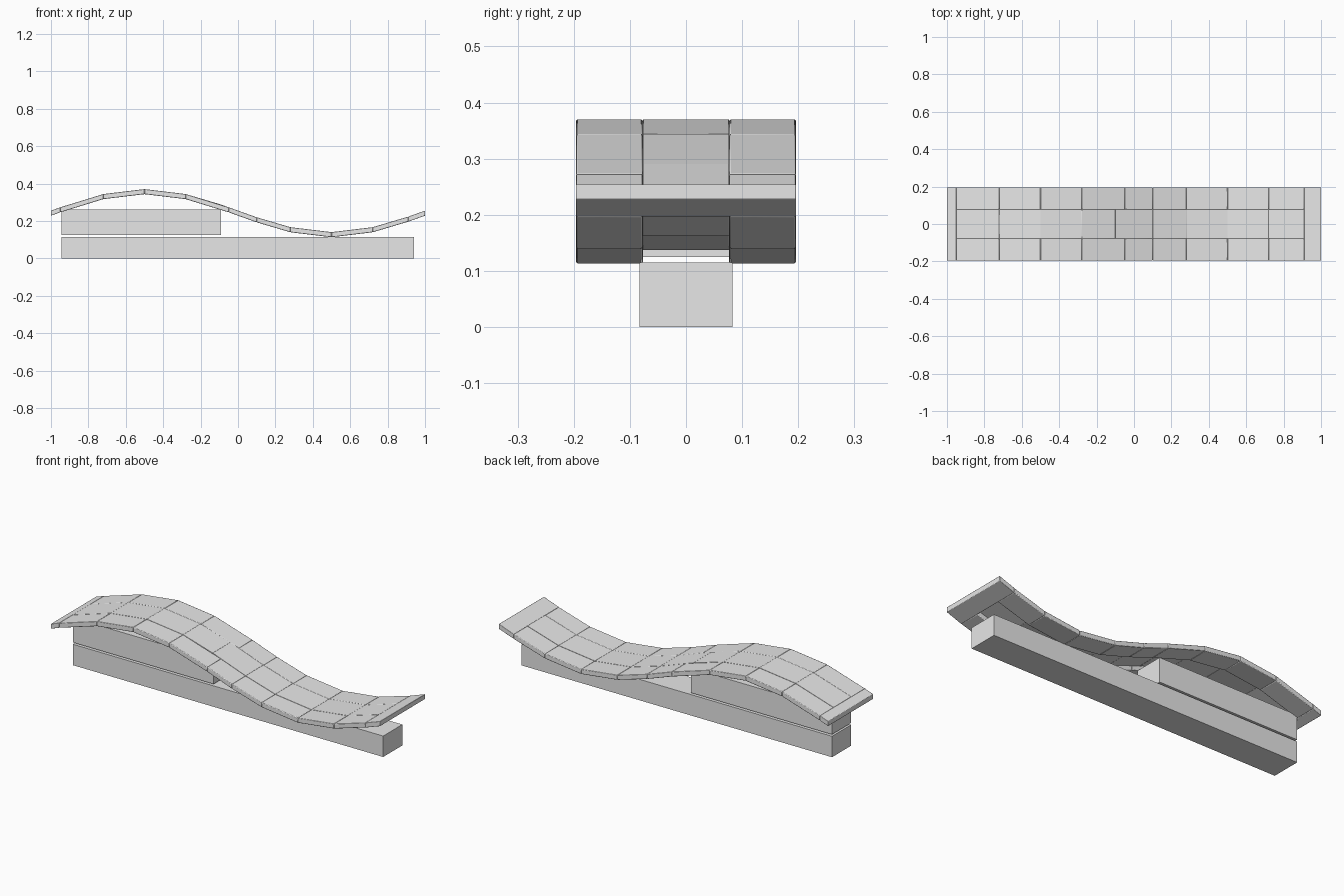
import bpy, bmesh, math

cube = bpy.data.objects.get("Cube")
if cube:
    bpy.data.objects.remove(cube, do_unlink=True)

grey = bpy.data.materials.new("plain_grey")
grey.use_nodes = True
grey.diffuse_color = (0.8, 0.8, 0.8, 1)
grey.node_tree.nodes["Principled BSDF"].inputs["Base Color"].default_value = (0.8, 0.8, 0.8, 1)


def wave(x):
    """Height of the deck's upper surface."""
    return 0.255 - 0.115 * math.sin(math.pi * x)


def prism(bm, outline, y0, y1):
    """Extrude a four-sided x/z outline along y."""
    front = [bm.verts.new((x, y0, z)) for x, z in outline]
    back = [bm.verts.new((x, y1, z)) for x, z in outline]
    bm.faces.new(front)
    bm.faces.new(back[::-1])
    for i in range(len(front)):
        j = (i + 1) % len(front)
        bm.faces.new((front[j], front[i], back[i], back[j]))


def finish(name, bm, bevel=0):
    bmesh.ops.recalc_face_normals(bm, faces=bm.faces)
    mesh = bpy.data.meshes.new(name)
    bm.to_mesh(mesh)
    bm.free()
    mesh.materials.append(grey)
    obj = bpy.data.objects.new(name, mesh)
    bpy.context.collection.objects.link(obj)
    if bevel:
        mod = obj.modifiers.new("soft_edges", "BEVEL")
        mod.width = bevel
        mod.segments = 2
        bpy.ops.object.select_all(action="DESELECT")
        obj.select_set(True)
        bpy.context.view_layer.objects.active = obj
        bpy.ops.object.shade_smooth_by_angle(angle=math.radians(40))
    return obj


def row(name, seams, y0, y1, thick, bevel):
    """A row of flat tiles following the wave between the given seams."""
    bm = bmesh.new()
    for a, b in zip(seams, seams[1:]):
        za, zb = wave(a), wave(b)
        prism(bm, [(a, za - thick), (b, zb - thick), (b, zb), (a, za)], y0, y1)
    return finish(name, bm, bevel)


def block(name, x0, x1, half_width, z0, z1):
    bm = bmesh.new()
    prism(bm, [(x0, z0), (x1, z0), (x1, z1), (x0, z1)], -half_width, half_width)
    return finish(name, bm)


# Supporting beams
block("base_beam", -0.945, 0.94, 0.083, 0, 0.115)
block("riser_block", -0.945, -0.09, 0.083, 0.125, 0.26)

# Wavy deck: thick side rows around a thin centre row
INNER, OUTER = 0.077, 0.196
side_seams = [-0.95, -0.72, -0.5, -0.28, -0.05, 0.1, 0.28, 0.5, 0.72, 0.91]
centre_seams = [-0.95, -0.72, -0.5, -0.28, -0.1, 0.1, 0.28, 0.5, 0.72, 0.91]
row("left_deck_tiles", side_seams, -OUTER, -INNER, 0.027, 0.003).name = "front_deck_tiles"
row("back_deck_tiles", side_seams, INNER, OUTER, 0.027, 0.003)
row("centre_deck_tiles", centre_seams, -INNER, INNER, 0.003, 0.001)

# Full-width end slats
row("low_end_slat", [0.91, 1], -OUTER, OUTER, 0.027, 0.002)
row("high_end_slat", [-1, -0.95], -OUTER, OUTER, 0.027, 0.002)
